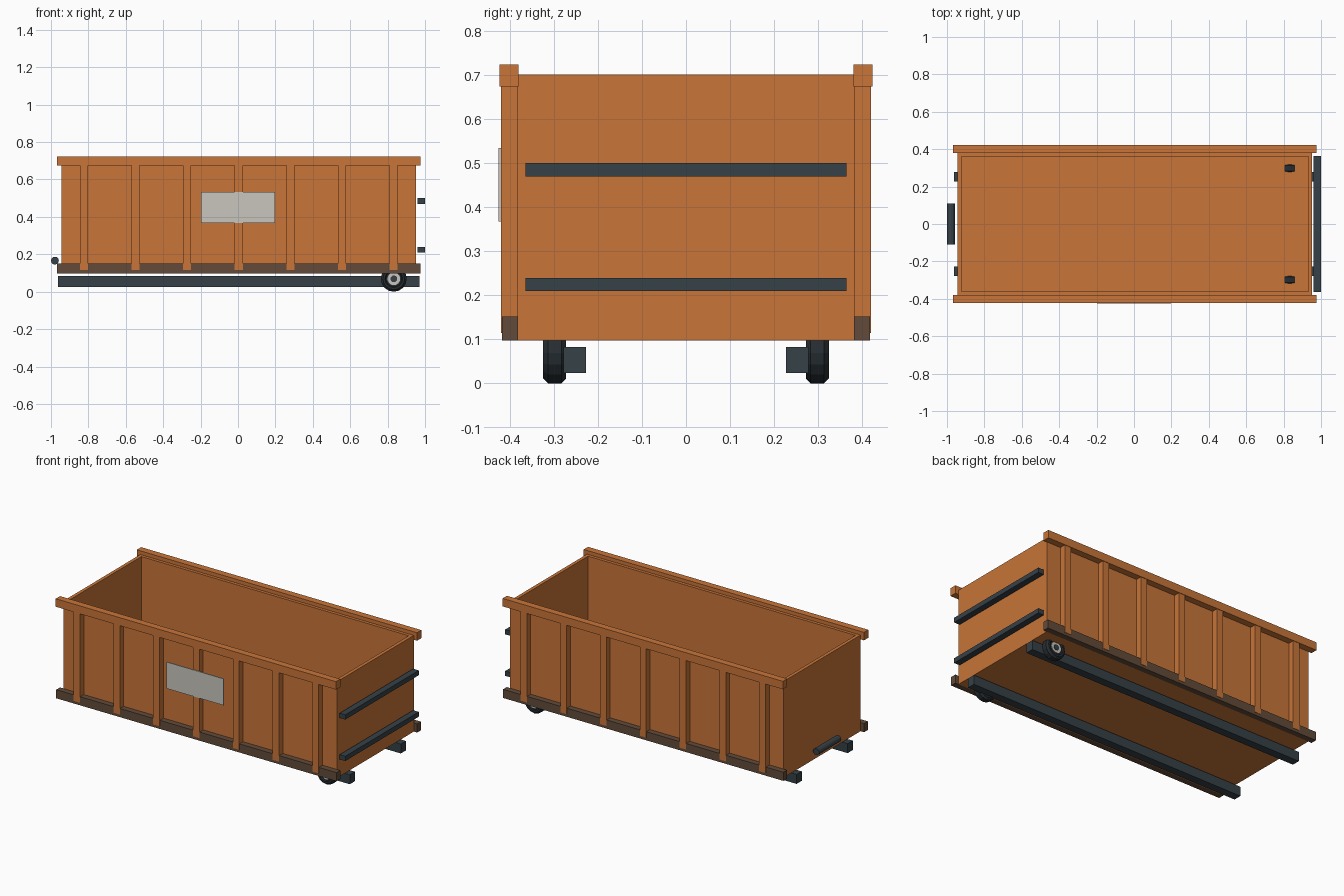
import bpy, bmesh, math
from mathutils import Matrix, Vector

cube = bpy.data.objects.get("Cube")
if cube:
    bpy.data.objects.remove(cube, do_unlink=True)


def material(name, rgb):
    linear = [(c / 255 / 12.92 if c < 11 else ((c / 255 + 0.055) / 1.055) ** 2.4) for c in rgb]
    m = bpy.data.materials.new(name)
    m.use_nodes = True
    m.diffuse_color = (*linear, 1)
    m.node_tree.nodes["Principled BSDF"].inputs["Base Color"].default_value = (*linear, 1)
    return m


ORANGE = material("orange paint", (200, 117, 56))
BROWN = material("brown rail", (98, 75, 58))
STEEL = material("dark steel", (54, 65, 71))
RUBBER = material("tyre rubber", (38, 45, 49))
GREY = material("light grey", (200, 198, 190))


def finish(name, bm, mat):
    bmesh.ops.recalc_face_normals(bm, faces=bm.faces)
    mesh = bpy.data.meshes.new(name)
    bm.to_mesh(mesh)
    bm.free()
    mesh.materials.append(mat)
    ob = bpy.data.objects.new(name, mesh)
    bpy.context.collection.objects.link(ob)
    return ob


def box_mesh(x, y, z):
    bm = bmesh.new()
    size = [b - a for a, b in (x, y, z)]
    mid = [(a + b) / 2 for a, b in (x, y, z)]
    bmesh.ops.create_cube(bm, size=1, matrix=Matrix.Translation(mid) @ Matrix.Diagonal((*size, 1)))
    return bm


def box(name, mat, x, y, z):
    return finish(name, box_mesh(x, y, z), mat)


def lathe(name, mat, profile, centre, sides):
    """Spin (radius, y offset) points about an axis along y."""
    bm = bmesh.new()
    verts = [bm.verts.new((0, y, r)) for r, y in profile]
    edges = [bm.edges.new(pair) for pair in zip(verts, verts[1:])]
    bmesh.ops.spin(bm, geom=verts + edges, cent=(0, 0, 0), axis=(0, 1, 0),
                   angle=math.tau, steps=sides)
    bmesh.ops.remove_doubles(bm, verts=bm.verts, dist=0.0001)
    bmesh.ops.translate(bm, verts=bm.verts, vec=centre)
    return finish(name, bm, mat)


# Open container: box hollowed from the top
bm = box_mesh((-0.944, 0.953), (-0.382, 0.382), (0.098, 0.701))
top = max(bm.faces, key=lambda f: f.calc_center_median().z)
bmesh.ops.inset_region(bm, faces=[top], thickness=0.03)
well = bmesh.ops.extrude_discrete_faces(bm, faces=[top])["faces"][0]
bmesh.ops.translate(bm, verts=well.verts, vec=Vector((0, 0, -0.569)))
finish("container_body", bm, ORANGE)

for side, s in (("left", 1), ("right", -1)):
    label = "back" if s > 0 else "front"

    def span(a, b):
        return (a, b) if s > 0 else (-b, -a)

    # Long rails, side ribs and skid runner
    box(label + "_top_rail", ORANGE, (-0.968, 0.976), span(0.38, 0.423), (0.674, 0.724))
    box(label + "_bottom_rail", BROWN, (-0.968, 0.976), span(0.381, 0.418), (0.098, 0.152))
    for i in range(7):
        x = 0.004 + (i - 3) * 0.276
        box(f"{label}_rib_{i + 1}", ORANGE, (x - 0.022, x + 0.022), span(0.381, 0.42), (0.115, 0.675))
    box(label + "_skid", STEEL, (-0.962, 0.97), span(0.227, 0.278), (0.024, 0.083))

    # Wheel: tyre, rim ring and hub cap
    centre = Vector((0.833, s * 0.298, 0.069))
    lathe(label + "_tyre", RUBBER,
          [(0, -0.020), (0.042, -0.020), (0.047, -0.026), (0.058, -0.026), (0.069, -0.015),
           (0.069, 0.015), (0.058, 0.026), (0.047, 0.026), (0.042, 0.020), (0, 0.020)],
          centre, 16)
    lathe(label + "_rim", GREY,
          [(0, -0.023), (0.034, -0.023), (0.034, 0.023), (0, 0.023)], centre, 16)
    lathe(label + "_hub_cap", STEEL,
          [(0, -0.026), (0.018, -0.026), (0.018, 0.026), (0, 0.026)], centre, 12)

# Sign plate on the front ribs
box("sign_plate", GREY, (-0.197, 0.198), (-0.425, -0.419), (0.368, 0.534))

# Door bars
for name, z in (("lower_door_bar", 0.21), ("upper_door_bar", 0.47)):
    box(name, STEEL, (0.96, 0.999), (-0.364, 0.364), (z, z + 0.03))

# Pull roller at the other end
lathe("pull_roller", STEEL, [(0, -0.11), (0.021, -0.11), (0.021, 0.11), (0, 0.11)],
      Vector((-0.979, 0, 0.166)), 12)
